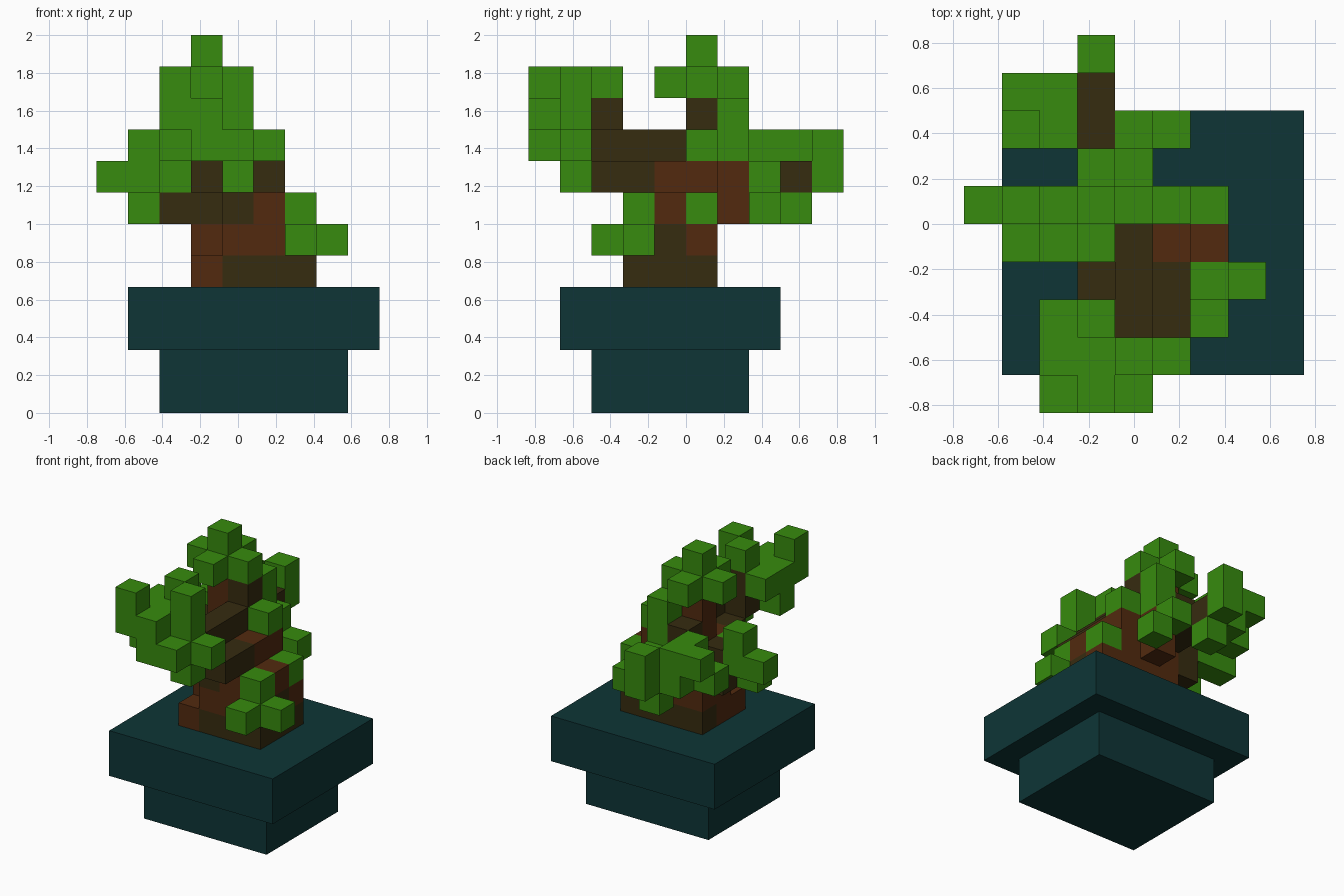
import bpy, bmesh
from mathutils import Vector

if "Cube" in bpy.data.objects:
    bpy.data.objects.remove(bpy.data.objects["Cube"])

U = 1 / 6                                # one block
ORIGIN = Vector((-0.75, -5 * U, 0))      # grid corner


def material(name, rgb):
    m = bpy.data.materials.new(name)
    m.diffuse_color = (*rgb, 1)
    m.use_nodes = True
    m.node_tree.nodes["Principled BSDF"].inputs["Base Color"].default_value = m.diffuse_color
    return m


TEAL = material("teal_pot", (0.0044, 0.036, 0.037))
GREEN = material("leaf_green", (0.038, 0.258, 0.0044))
BROWN = material("warm_bark", (0.084, 0.023, 0.0048))
DARK = material("dark_bark", (0.037, 0.025, 0.0052))
cells = {}                               # block -> (part, material)


def box(part, mat, x, y, z):
    """Fill blocks; each axis is one index or an inclusive (first, last) pair."""
    spans = [range(a, a + 1) if isinstance(a, int) else range(a[0], a[1] + 1) for a in (x, y, z)]
    for i in spans[0]:
        for j in spans[1]:
            for k in spans[2]:
                cells[i, j, k] = (part, mat)


def blocks(part, mat, *where):
    for w in where:
        box(part, mat, *w)


# pot: base and wider rim
box("pot", TEAL, (2, 7), (2, 6), (0, 1))
box("pot", TEAL, (1, 8), (1, 7), (2, 3))

# trunk, leaning back as it rises, with darker bark patches
blocks("trunk", DARK, ((3, 6), (3, 5), 4))
blocks("trunk", BROWN, (3, (3, 4), 4), ((4, 6), (3, 5), 5), (3, (4, 5), 5),
       ((3, 5), (4, 5), (6, 7)), (5, 3, 6), (6, 4, 6), ((3, 4), 5, (8, 9)))
blocks("trunk", DARK, (6, 4, 5), (4, 3, 6), (3, 4, 6), (4, 4, 8), (4, 5, 9))

# branches: front, back, left
blocks("front_branch", DARK, (5, (2, 3), 7), (4, (2, 3), (7, 8)), (3, 3, 7), (3, 2, (8, 9)))
blocks("back_branch", BROWN, (4, 6, (6, 7)))
blocks("back_branch", DARK, (3, (6, 8), 7), (3, 6, 8))
blocks("left_branch", DARK, (2, (4, 5), 6), (2, 5, 7))

# crown leaves on top
blocks("crown_leaves", GREEN, (3, 5, (10, 11)), (3, (4, 6), 10), ((2, 4), 5, 10),
       (4, 6, (8, 9)), (5, 5, 8))
# front leaf cluster
blocks("front_leaves", GREEN, (2, 0, (9, 10)), (3, 0, (8, 9)), (4, 0, 8), ((2, 3), 1, (8, 9)),
       (4, 1, (7, 10)), (5, 1, 8), (2, 2, 9), (3, 2, 10))
# back leaf cluster
blocks("back_leaves", GREEN, (3, 9, (7, 8)), ((1, 2), 8, 8), (2, 7, 8), (2, 8, 7), (1, 7, 7),
       (2, 7, 7), (3, 8, 6), (4, 7, 7), (5, 7, 6))
# left leaf cluster
blocks("left_leaves", GREEN, (0, 5, 7), (1, 5, (7, 8)), (2, 4, 7), (1, 4, 6))
# right leaf cluster
blocks("right_leaves", GREEN, (6, 3, (5, 6)), (6, 2, 5), (7, 3, 5), (6, 5, 6))


def build(part):
    """Mesh the outer faces of one part's blocks."""
    mine = {c: m for c, (p, m) in cells.items() if p == part}
    mats = list(dict.fromkeys(mine.values()))
    bm = bmesh.new()
    for c, mat in mine.items():
        for axis in range(3):
            for side in (0, 1):
                near = list(c)
                near[axis] += 2 * side - 1
                if tuple(near) in cells:
                    continue
                u, v = (axis + 1) % 3, (axis + 2) % 3
                ring = []
                for du, dv in ((0, 0), (1, 0), (1, 1), (0, 1)):
                    p = Vector(c)
                    p[axis] += side
                    p[u] += du
                    p[v] += dv
                    ring.append(bm.verts.new(ORIGIN + p * U))
                f = bm.faces.new(ring if side else ring[::-1])
                f.material_index = mats.index(mat)
    bmesh.ops.remove_doubles(bm, verts=bm.verts, dist=1e-4)
    bmesh.ops.dissolve_limit(bm, angle_limit=0.01, verts=bm.verts, edges=bm.edges,
                             delimit={'MATERIAL'})
    me = bpy.data.meshes.new(part)
    bm.to_mesh(me)
    bm.free()
    for m in mats:
        me.materials.append(m)
    bpy.context.collection.objects.link(bpy.data.objects.new(part, me))


for part in dict.fromkeys(p for p, _ in cells.values()):
    build(part)
